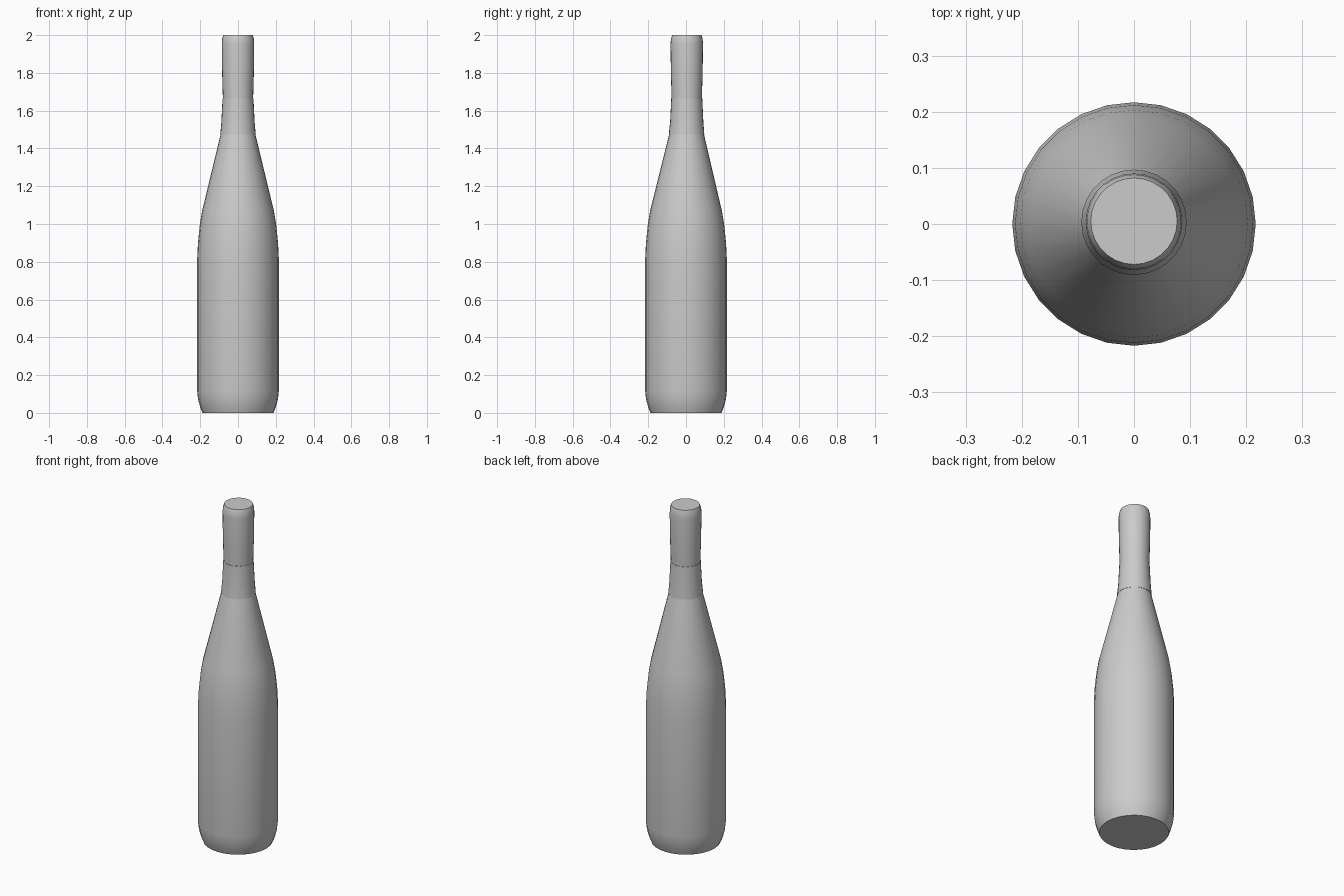
import bpy, bmesh, math

cube = bpy.data.objects.get("Cube")
if cube:
    bpy.data.objects.remove(cube, do_unlink=True)

SIDES = 28

grey = bpy.data.materials.new("plain grey")
grey.use_nodes = True
COLOUR = (0.6, 0.6, 0.6, 1)
grey.diffuse_color = COLOUR
grey.node_tree.nodes["Principled BSDF"].inputs["Base Color"].default_value = COLOUR


def lathe(name, profile, cap_bottom=False, cap_top=False):
    """Turn (radius, height, y shift) points into a round part."""
    bm = bmesh.new()
    rings = []
    for r, z, y in profile:
        angles = [math.tau * i / SIDES for i in range(SIDES)]
        rings.append([bm.verts.new((r * math.cos(a), y + r * math.sin(a), z)) for a in angles])
    for low, high in zip(rings, rings[1:]):
        for i in range(SIDES):
            j = (i + 1) % SIDES
            bm.faces.new((low[i], low[j], high[j], high[i]))
    if cap_bottom:
        bm.faces.new(rings[0][::-1])
    if cap_top:
        bm.faces.new(rings[-1])
    mesh = bpy.data.meshes.new(name)
    bm.to_mesh(mesh)
    bm.free()
    mesh.materials.append(grey)
    obj = bpy.data.objects.new(name, mesh)
    bpy.context.collection.objects.link(obj)
    bpy.ops.object.select_all(action="DESELECT")
    obj.select_set(True)
    bpy.context.view_layer.objects.active = obj
    bpy.ops.object.shade_smooth_by_angle(angle=math.radians(35))
    return obj


# Body with rounded foot and long sloping shoulder
lathe("bottle_body", [
    (0.188, 0, 0), (0.2, 0.03, 0), (0.211, 0.07, 0), (0.217, 0.12, 0),
    (0.217, 0.8, 0), (0.212, 0.9, 0), (0.203, 0.99, 0), (0.19, 1.07, 0),
    (0.092, 1.475, 0.003),
], cap_bottom=True)

# Slightly raised band around the lower neck
lathe("neck_band", [
    (0.09, 1.475, 0.003), (0.094, 1.475, 0.003), (0.088, 1.54, 0.004),
    (0.082, 1.665, 0.004), (0.079, 1.665, 0.004),
])

# Upper neck with closed, softly rounded mouth
lathe("upper_neck", [
    (0.08, 1.66, 0.004), (0.084, 1.8, 0.004), (0.086, 1.95, 0.004),
    (0.084, 1.98, 0.004), (0.077, 2, 0.005),
], cap_top=True)
